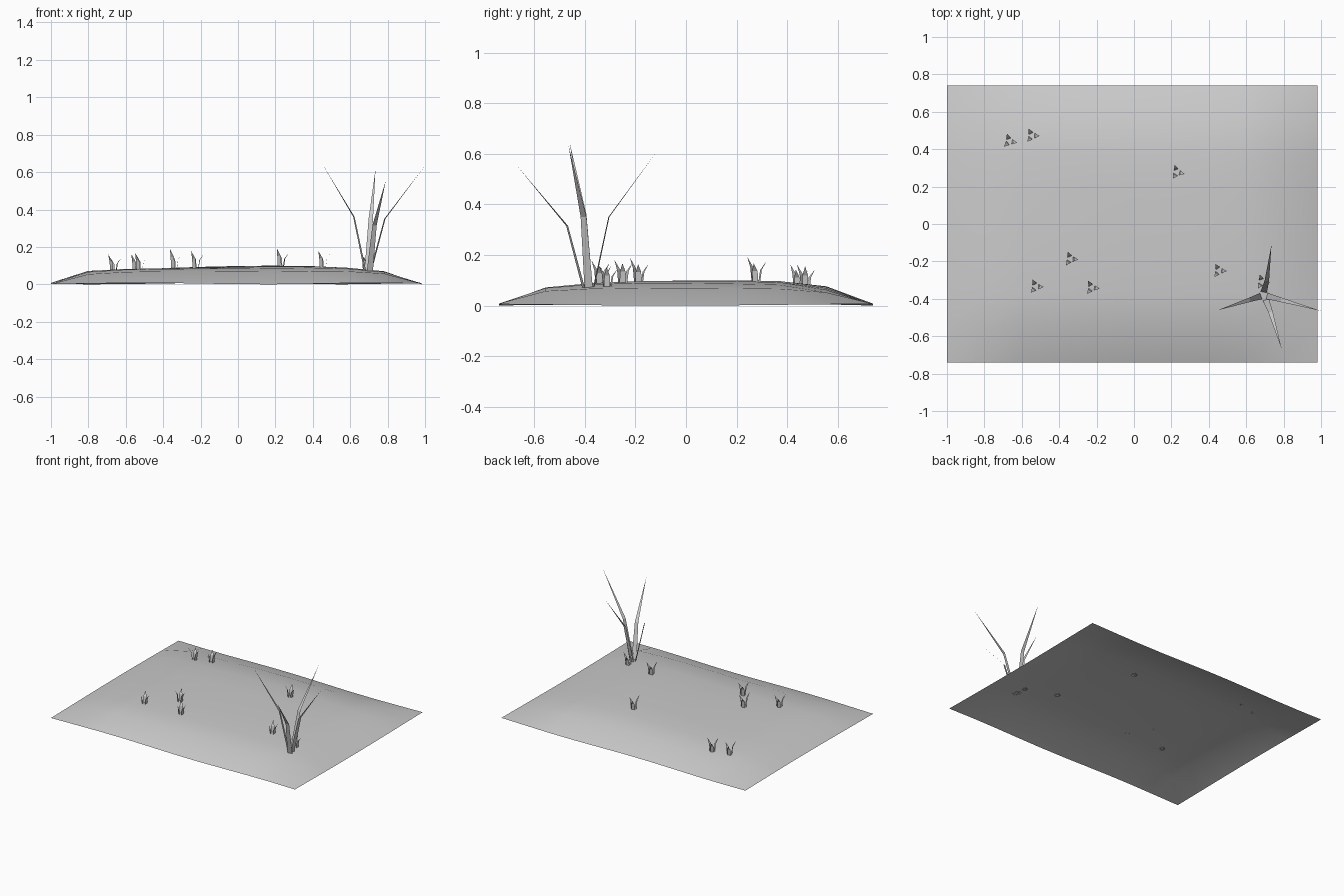
import bpy
import bmesh
import math
import random
from mathutils import Vector

random.seed(4)
cube = bpy.data.objects.get("Cube")
if cube:
    bpy.data.objects.remove(cube, do_unlink=True)

grey = bpy.data.materials.new("plain grey")
grey.use_nodes = True
grey.diffuse_color = (0.6, 0.6, 0.6, 1)
grey.node_tree.nodes["Principled BSDF"].inputs["Base Color"].default_value = (0.6, 0.6, 0.6, 1)

# Rise of the mound from one edge to the other, at even steps
RISE_X = [0, .70, .85, .93, .99, 1, 1, .98, .91, .74, 0]
RISE_Y = [0, .74, .91, .98, 1, 1, .97, .74, 0]
X0, X1, Y0, Y1 = -1.0, 0.98, -0.74, 0.74


def sample(rise, t):
    t = min(max(t, 0), 1) * (len(rise) - 1)
    i = min(int(t), len(rise) - 2)
    return rise[i] + (rise[i + 1] - rise[i]) * (t - i)


def ground_z(x, y):
    fx = sample(RISE_X, (x - X0) / (X1 - X0))
    fy = sample(RISE_Y, (y - Y0) / (Y1 - Y0))
    return 0.008 + 0.092 * fx * fy


def make_object(name, bm):
    mesh = bpy.data.meshes.new(name)
    bm.to_mesh(mesh)
    bm.free()
    mesh.materials.append(grey)
    obj = bpy.data.objects.new(name, mesh)
    bpy.context.collection.objects.link(obj)
    return obj


def add_strip(bm, points, widths):
    """Flat tapering strip along three points, ending in a tip."""
    base, mid, tip = (Vector(p) for p in points)
    side = Vector((base.y - tip.y, tip.x - base.x, 0)).normalized()
    rows = [[bm.verts.new(p - side * w), bm.verts.new(p + side * w)]
            for p, w in zip((base, mid), widths)]
    end = bm.verts.new(tip)
    (a, b), (c, d) = rows
    bm.faces.new((a, b, d, c))
    bm.faces.new((c, d, end))


# Ground: a gently domed open sheet with a wavy rim
bm = bmesh.new()
bmesh.ops.create_grid(bm, x_segments=len(RISE_X) - 1, y_segments=len(RISE_Y) - 1, size=1)
for v in bm.verts:
    v.co.x = X0 + (v.co.x + 1) / 2 * (X1 - X0)
    v.co.y = Y0 + (v.co.y + 1) / 2 * (Y1 - Y0)
    wave = 0.004 * math.sin(5 * v.co.x + 3 * v.co.y)
    v.co.z = max(0, ground_z(v.co.x, v.co.y) + wave - 0.003)
lowest = min(v.co.z for v in bm.verts)
for v in bm.verts:
    v.co.z -= lowest
for f in bm.faces:
    f.smooth = True
make_object("ground", bm)

# Grass: tufts of three blades bending outward
TUFTS = [(-.665, .443), (-.545, .472), (.23, .277), (-.34, -.187),
         (-.525, -.335), (-.225, -.34), (.455, -.25), (.685, -.31)]
bm = bmesh.new()
for cx, cy in TUFTS:
    z = ground_z(cx, cy)
    for degrees, height in ((-8, .075), (112, .07), (232, .09)):
        a = math.radians(degrees + random.uniform(-8, 8))
        h = height * random.uniform(.9, 1.1)
        add_strip(bm, [(cx + r * math.cos(a), cy + r * math.sin(a), z + dz)
                       for r, dz in ((.013, -.008), (.02, h * .55), (.042, h))],
                  (.012, .011))
make_object("grass_tufts", bm)

# Tall plant: four long bent leaves spreading from one spot
LEAVES = [
    [(.68, -.385, .07), (.62, -.405, .36), (.45, -.46, .645)],
    [(.71, -.385, .07), (.785, -.405, .35), (1.0, -.465, .635)],
    [(.693, -.365, .07), (.71, -.305, .35), (.735, -.112, .614)],
    [(.705, -.405, .07), (.73, -.47, .315), (.79, -.67, .555)],
]
bm = bmesh.new()
for leaf in LEAVES:
    add_strip(bm, leaf, (.017, .012))
make_object("tall_plant", bm)
